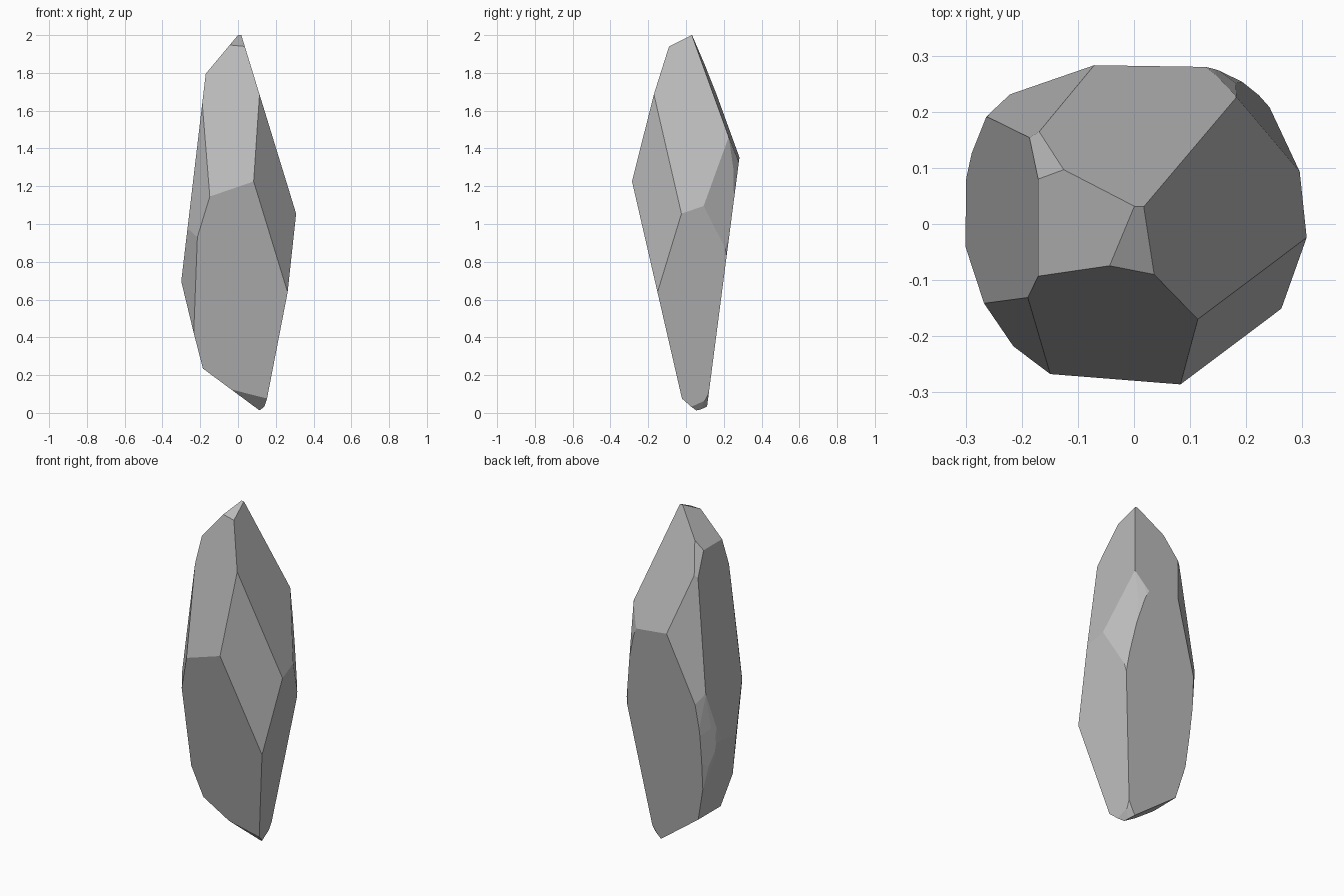
import bpy
import bmesh
from mathutils import Vector

default_cube = bpy.data.objects.get("Cube")
if default_cube:
    bpy.data.objects.remove(default_cube, do_unlink=True)


def make_material(name, colour):
    material = bpy.data.materials.new(name)
    material.use_nodes = True
    material.diffuse_color = colour
    shader = next(n for n in material.node_tree.nodes if n.type == "BSDF_PRINCIPLED")
    shader.inputs["Base Color"].default_value = colour
    return material


def slice_off(mesh, point, outward):
    """Remove everything on the outward side of a plane and cap the cut."""
    geometry = mesh.verts[:] + mesh.edges[:] + mesh.faces[:]
    cut = bmesh.ops.bisect_plane(mesh, geom=geometry, dist=1e-5, plane_co=Vector(point),
                                 plane_no=Vector(outward).normalized(), clear_outer=True)
    rim = [item for item in cut["geom_cut"] if isinstance(item, bmesh.types.BMEdge)]
    if rim:
        bmesh.ops.holes_fill(mesh, edges=rim, sides=0)


# Each chipped facet: a point on the facet and its outward direction
upper_facets = [
    ((.3, 0, 1.08), (1, 0, .307)),              # right shoulder
    ((-.3, 0, .7), (-1, 0, .118)),              # left flank
    ((.094, -.255, 1.35), (-.17, -1, .263)),    # front slope
    ((0, .032, 2), (.06, 1, .381)),             # back slope
    ((0, 0, 2), (-1.2, 0, 1)),                  # left of the tip
    ((0, .03, 2), (0, -.5, 1)),                 # front of the tip
    ((-.07, .284, 1.35), (-.729, 1, .144)),     # back left slope
    ((-.13, .105, 1.83), (-1, .82, .58)),       # back left chip
]
middle_facets = [
    ((.115, -.171, 1.67), (1, -.776, .128)),    # front right
    ((.215, .234, 1), (1, .625, .08)),          # back right
    ((-.215, -.218, .93), (-1, -.763, .13)),    # front left
    ((-.293, -.063, .76), (-1, -.617, -.104)),  # lower front left
    ((-.23, .234, .89), (-1, .697, -.111)),     # lower back left
]
lower_facets = [
    ((0, -.28, 1.2), (0, -1, -.23)),            # front
    ((0, .28, 1.33), (0, 1, -.13)),             # back
    ((.3, 0, 1.03), (1, .16, -.157)),           # right
    ((-.3, 0, .7), (-1, .035, -.25)),           # left
    ((.125, .06, .005), (-.74, 0, -1)),         # underside
    ((.125, .06, .005), (-.2, -.94, -1)),       # front of the underside
]

# Rough egg-shaped blank, stretched upright
stone = bmesh.new()
bmesh.ops.create_icosphere(stone, subdivisions=3, radius=1)
bmesh.ops.scale(stone, vec=(.325, .325, 1.09), verts=stone.verts)
bmesh.ops.translate(stone, vec=(0, 0, 1), verts=stone.verts)

# Chip the blank into the faceted stone
for point, outward in upper_facets + middle_facets + lower_facets:
    slice_off(stone, point, outward)
bmesh.ops.remove_doubles(stone, verts=stone.verts, dist=.0005)
bmesh.ops.recalc_face_normals(stone, faces=stone.faces)

rock_mesh = bpy.data.meshes.new("faceted_rock")
stone.to_mesh(rock_mesh)
stone.free()
for face in rock_mesh.polygons:
    face.use_smooth = False
rock_mesh.materials.append(make_material("stone grey", (.5, .5, .5, 1)))
rock = bpy.data.objects.new("faceted_rock", rock_mesh)
bpy.context.collection.objects.link(rock)
